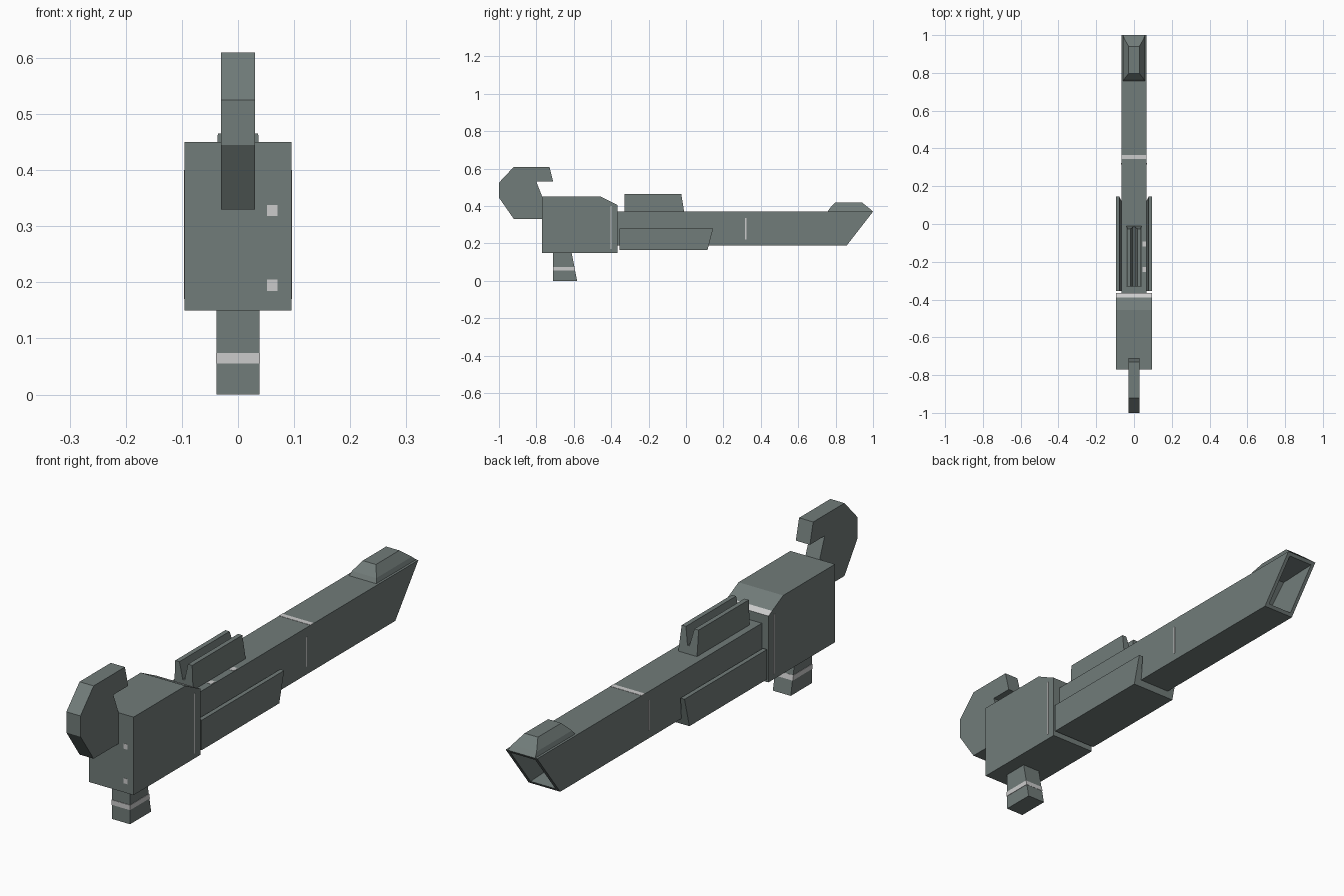
import bpy, bmesh

if "Cube" in bpy.data.objects:
    bpy.data.objects.remove(bpy.data.objects["Cube"])


def material(name, rgb):
    m = bpy.data.materials.new(name)
    m.diffuse_color = (*rgb, 1)
    m.use_nodes = True
    m.node_tree.nodes["Principled BSDF"].inputs["Base Color"].default_value = m.diffuse_color
    return m


GREY = material("green grey metal", (0.165, 0.2, 0.192))
LIGHT = material("light grey marking", (0.6, 0.6, 0.6))


def finish(name, bm, mats):
    bmesh.ops.recalc_face_normals(bm, faces=bm.faces)
    me = bpy.data.meshes.new(name)
    bm.to_mesh(me)
    bm.free()
    for m in mats:
        me.materials.append(m)
    ob = bpy.data.objects.new(name, me)
    bpy.context.collection.objects.link(ob)
    return ob


def loft(name, rings, mats=(GREY,), light_edges=()):
    """Skin equal-length rings of points; cap both ends."""
    bm = bmesh.new()
    vs = [[bm.verts.new(p) for p in r] for r in rings]
    n = len(vs[0])
    for a, b in zip(vs, vs[1:]):
        for i in range(n):
            j = (i + 1) % n
            f = bm.faces.new((a[i], a[j], b[j], b[i]))
            f.material_index = int(i in light_edges)
    bm.faces.new(vs[0])
    bm.faces.new(vs[-1])
    return finish(name, bm, mats)


def side_profile(name, pts, half, mats=(GREY,), light_edges=()):
    """Extrude a (y, z) outline across x."""
    return loft(name, [[(x, y, z) for y, z in pts] for x in (-half, half)], mats, light_edges)


def plate(name, x, y, z):
    """Light marking plate given as three ranges."""
    return loft(name, [[(x[0], y[0], k), (x[1], y[0], k), (x[1], y[1], k), (x[0], y[1], k)]
                       for k in z], (LIGHT,))


# receiver block with a light strip on the front bevel
side_profile("receiver", [(-.77, .15), (-.365, .15), (-.365, .405), (-.388, .416),
                          (-.455, .45), (-.77, .45)], .095, (GREY, LIGHT), (2,))

# hooked stock
side_profile("hook_stock", [(-.92, .61), (-.73, .61), (-.71, .53), (-.80, .53), (-.768, .448),
                            (-.768, .33), (-.92, .33), (-1, .445), (-1, .525)], .03)

# grip and its band
side_profile("grip", [(-.71, 0), (-.582, 0), (-.612, .152), (-.71, .152)], .038)
side_profile("grip_band", [(-.712, .055), (-.592, .055), (-.596, .074), (-.712, .074)],
             .0395, (LIGHT,))

# barrel with slanted open muzzle
bm = bmesh.new()
rings = []
for x in (-.067, .067):
    rings.append([bm.verts.new((x, y, z)) for y, z in
                  [(-.37, .19), (.86, .19), (1, .37), (-.37, .37)]])
a, b = rings
bm.faces.new(a)
bm.faces.new(b)
for i in range(4):
    f = bm.faces.new((a[i], a[(i + 1) % 4], b[(i + 1) % 4], b[i]))
    if i == 1:
        muzzle = f
bmesh.ops.recalc_face_normals(bm, faces=bm.faces)
bmesh.ops.inset_region(bm, faces=[muzzle], thickness=.02)
c = muzzle.calc_center_median()
bore = bmesh.ops.extrude_discrete_faces(bm, faces=[muzzle])["faces"][0]
for v in bore.verts:
    v.co.x *= .8
    v.co.y -= .15
    v.co.z = c.z + (v.co.z - c.z) * .8
finish("barrel", bm, (GREY,))

# handguard: cradle with leaning sides around the lower barrel
section = [(-.095, .165), (.095, .165), (.095, .28), (.078, .28),
           (.067, .2), (-.067, .2), (-.078, .28), (-.095, .28)]
loft("handguard", [[(x, -.356, z) for x, z in section],
                   [(x, .115 + (z - .165) * .26, z) for x, z in section]])

# rear sight rail with a V groove
section = [(-.04, .365), (.04, .365), (.036, .465), (.018, .465), (.004, .4),
           (-.004, .4), (-.018, .465), (-.036, .465)]
loft("rear_sight", [[(x, -.33, z) for x, z in section],
                    [(x, -.01 - (z - .37) * .16, z) for x, z in section]])

# front sight: stepped ramp above the muzzle
loft("front_sight", [[(-w, y0, z), (w, y0, z), (w, y1, z), (-w, y1, z)]
                     for w, y0, y1, z in [(.058, .757, 1.0, .37), (.052, .767, .982, .386),
                                          (.028, .798, .94, .42)]])

# small light markings
plate("barrel_top_stripe", (-.067, .067), (.345, .365), (.369, .371))
for s in (-1, 1):
    plate("barrel_side_line", sorted((s * .066, s * .068)), (.316, .323), (.22, .335))
    plate("receiver_side_line", sorted((s * .094, s * .096)), (-.403, -.397), (.17, .4))
for z in (.195, .328):
    plate("receiver_rear_mark", (.052, .07), (-.771, -.769), (z - .01, z + .01))
for y in (-.24, -.105):
    plate("barrel_top_mark", (.044, .064), (y - .013, y + .013), (.369, .371))
